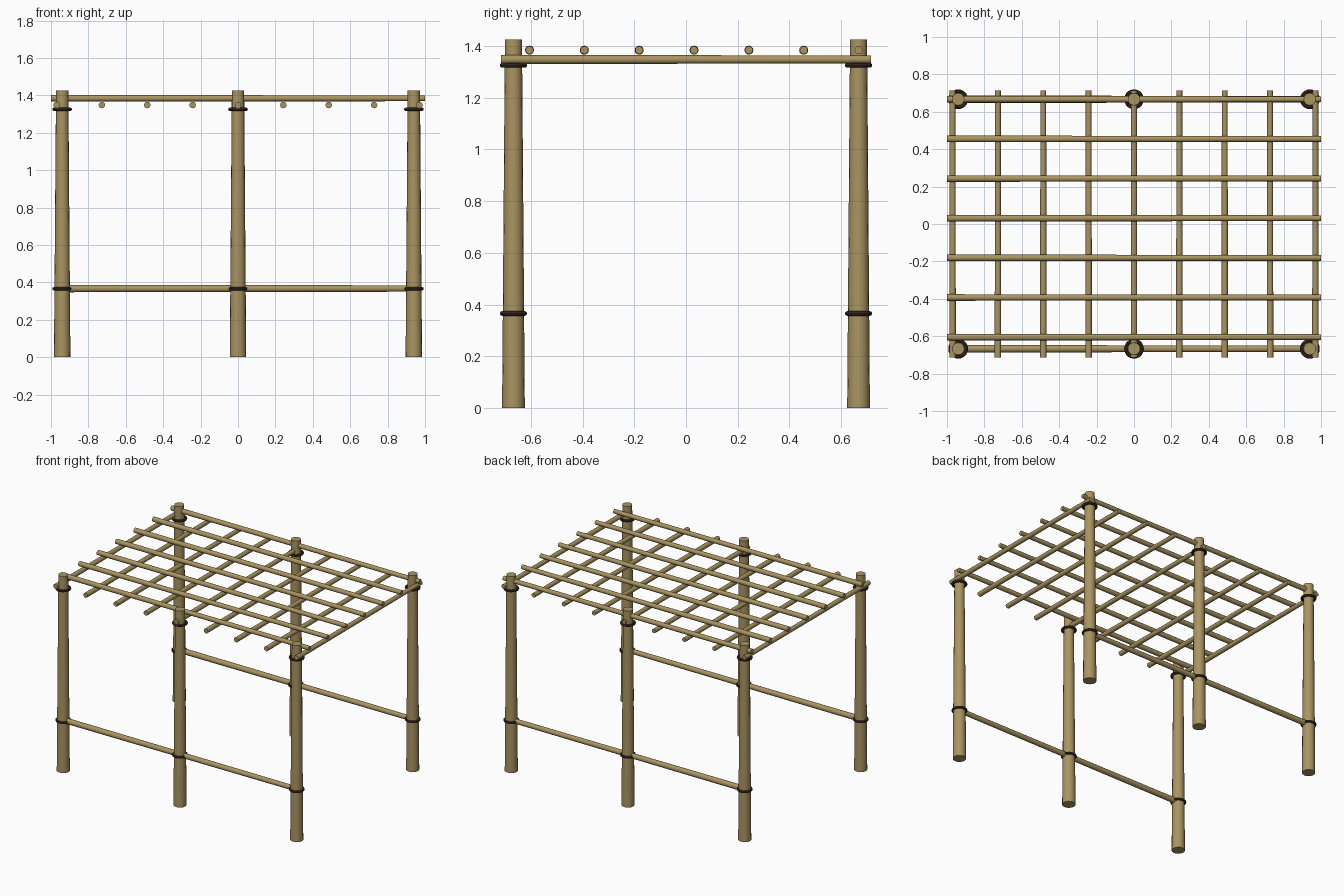
import bpy, math
from mathutils import Vector

if "Cube" in bpy.data.objects:
    bpy.data.objects.remove(bpy.data.objects["Cube"])


def material(name, rgb):
    m = bpy.data.materials.new(name)
    m.diffuse_color = (*rgb, 1)
    m.use_nodes = True
    m.node_tree.nodes["Principled BSDF"].inputs["Base Color"].default_value = m.diffuse_color
    return m


BAMBOO = material("bamboo", (0.40, 0.30, 0.12))
CORD = material("dark_cord", (0.05, 0.03, 0.022))


def finish(name, mat):
    ob = bpy.context.object
    ob.name = name
    ob.data.materials.append(mat)
    bpy.ops.object.shade_smooth_by_angle(angle=math.radians(40))
    return ob


def pole(name, a, b, r1, r2, sides=12):
    """Tapered round pole from point a to point b."""
    a, b = Vector(a), Vector(b)
    d = b - a
    bpy.ops.mesh.primitive_cone_add(
        vertices=sides, radius1=r1, radius2=r2, depth=d.length,
        location=(a + b) / 2, rotation=d.to_track_quat('Z', 'Y').to_euler())
    return finish(name, BAMBOO)


def lashing(name, x, y, z):
    bpy.ops.mesh.primitive_torus_add(
        major_radius=0.044, minor_radius=0.009, major_segments=20,
        minor_segments=8, location=(x, y, z))
    return finish(name, CORD)


# Six posts with two cord lashings each, and a low rail per long side
for side, y in (("front", -0.667), ("back", 0.667)):
    for i, x in enumerate((-0.94, 0, 0.94)):
        pole(f"{side}_post_{i + 1}", (x, y, 0), (x, y, 1.425), 0.044, 0.033, 16)
        lashing(f"{side}_lower_lashing_{i + 1}", x, y, 0.366)
        lashing(f"{side}_upper_lashing_{i + 1}", x, y, 1.325)
    pole(f"{side}_rail", (-0.94, y, 0.367), (0.94, y, 0.367), 0.020, 0.017)

# Roof cross poles running front to back
for i in range(9):
    x = -0.97 + i * 0.2425
    pole(f"cross_pole_{i + 1}", (x, -0.715, 1.348), (x, 0.715, 1.348), 0.0175, 0.0155)

# Roof long poles laid on top, the last one in line with the back posts
for i in range(7):
    y = -0.605 + i * 0.212
    pole(f"long_pole_{i + 1}", (-1, y, 1.384), (1, y, 1.384), 0.0175, 0.0155)
